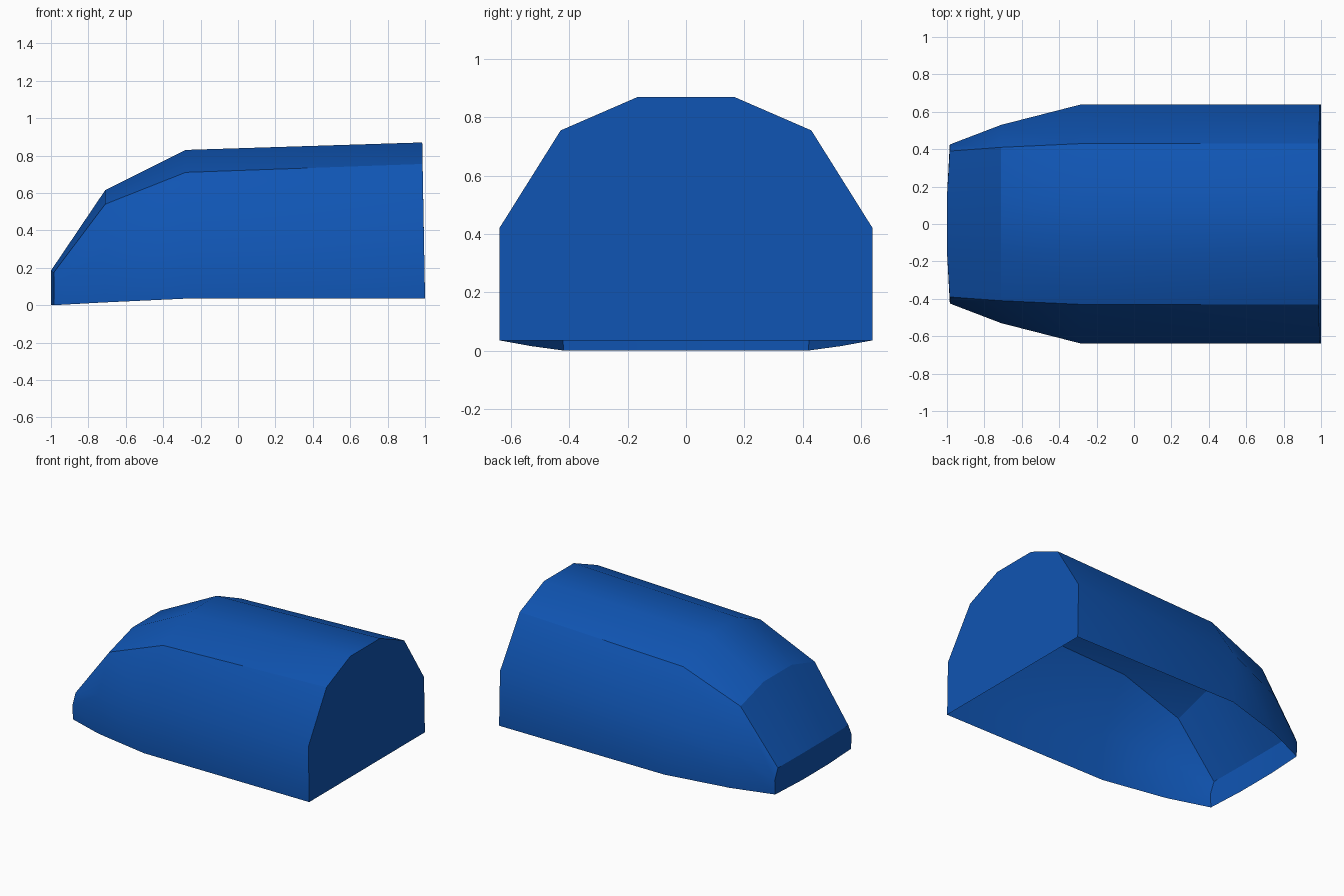
import bpy
import bmesh

cube = bpy.data.objects.get("Cube")
if cube:
    bpy.data.objects.remove(cube, do_unlink=True)

blue = bpy.data.materials.new("deep blue")
blue.use_nodes = True
colour = (0.005, 0.09, 0.45, 1.0)
blue.diffuse_color = colour
bsdf = next(n for n in blue.node_tree.nodes if n.type == "BSDF_PRINCIPLED")
bsdf.inputs["Base Color"].default_value = colour
bsdf.inputs["Roughness"].default_value = 0.6

# Half sections from nose to tail: bottom, waist, shoulder, roof as (x, y, z)
stations = [
    [(-0.985, 0.42, 0.0), (-0.985, 0.425, 0.10), (-0.985, 0.39, 0.175), (-1.0, 0.145, 0.185)],
    [(-0.71, 0.53, 0.015), (-0.71, 0.53, 0.29), (-0.71, 0.41, 0.54), (-0.71, 0.155, 0.615)],
    [(-0.28, 0.64, 0.035), (-0.28, 0.64, 0.39), (-0.28, 0.43, 0.71), (-0.28, 0.165, 0.83)],
    [(1.0, 0.64, 0.035), (0.993, 0.64, 0.42), (0.987, 0.43, 0.755), (0.985, 0.165, 0.87)],
]

# Shell lofted through the mirrored sections, open underneath
bm = bmesh.new()
rings = []
for half in stations:
    points = half + [(x, -y, z) for x, y, z in reversed(half)]
    rings.append([bm.verts.new(p) for p in points])
for a, b in zip(rings, rings[1:]):
    for i in range(len(a) - 1):
        bm.faces.new((a[i], a[i + 1], b[i + 1], b[i]))

# Nose plate with a slightly bowed lower lip, and flat tail plate
nose = rings[0]
lip = [bm.verts.new((-1.0, y, 0.0)) for y in (0.145, -0.145)]
bm.faces.new((nose[0], nose[1], nose[2], nose[3], lip[0]))
bm.faces.new((lip[0], nose[3], nose[4], lip[1]))
bm.faces.new((lip[1], nose[4], nose[5], nose[6], nose[7]))
bm.faces.new(rings[-1])
bmesh.ops.recalc_face_normals(bm, faces=bm.faces)
# An open shell can be recalculated inside out: make the roof face up
roof = max(bm.faces, key=lambda f: f.calc_center_median().z)
if roof.normal.z < 0:
    bmesh.ops.reverse_faces(bm, faces=bm.faces)

for face in bm.faces:
    face.smooth = True


def sharpen(v, w):
    edge = bm.edges.get((v, w))
    if edge:
        edge.smooth = False


# Hard edges: both end outlines, the shoulder creases and the hood break
for ring in (rings[0], rings[-1]):
    for v, w in zip(ring, ring[1:]):
        sharpen(v, w)
for a, b in zip(rings, rings[1:]):
    for i in (2, 5):
        sharpen(a[i], b[i])
for i in (2, 3, 4):
    sharpen(rings[1][i], rings[1][i + 1])

mesh = bpy.data.meshes.new("hood_shell")
bm.to_mesh(mesh)
bm.free()
mesh.materials.append(blue)
shell = bpy.data.objects.new("hood_shell", mesh)
bpy.context.scene.collection.objects.link(shell)
